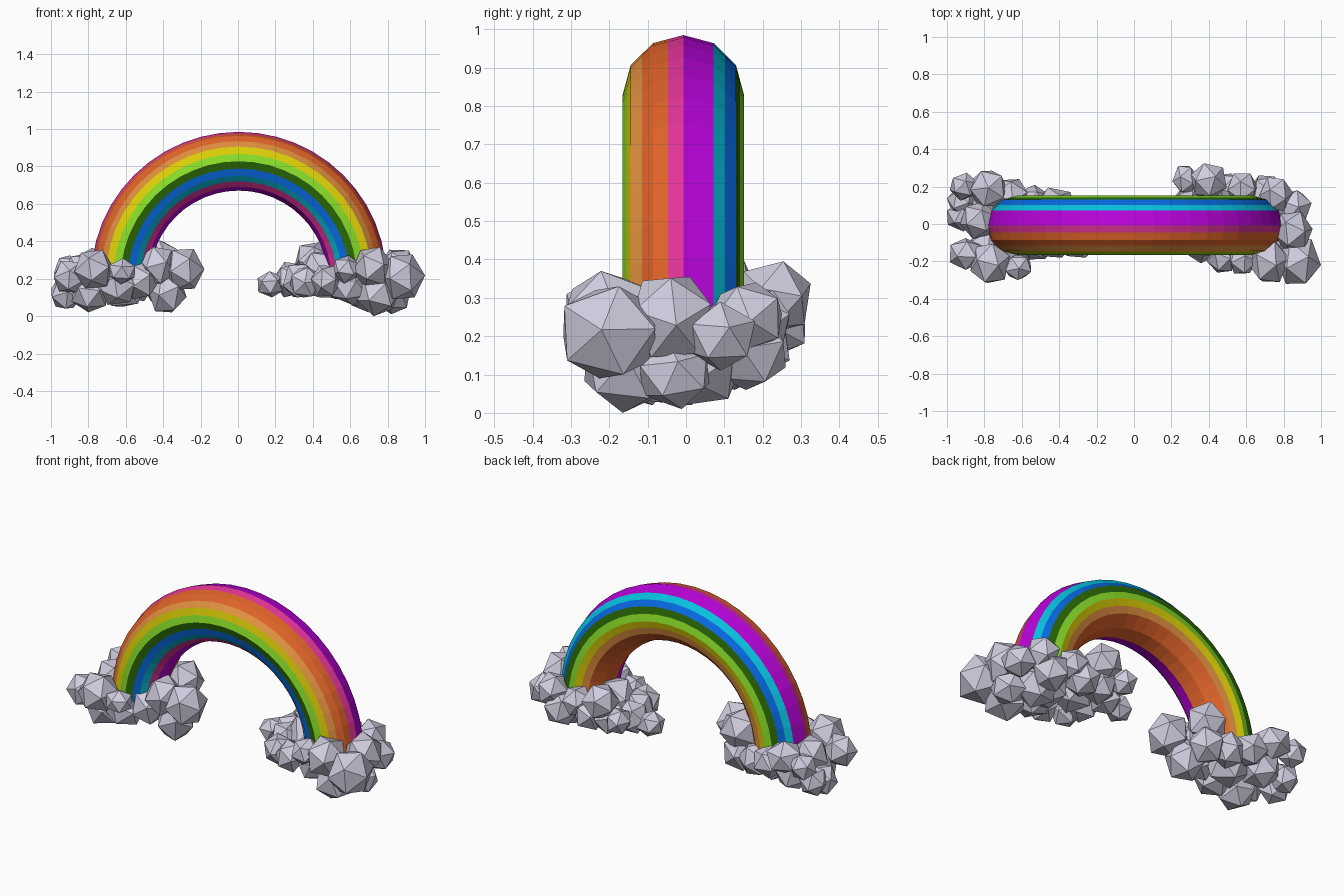
import bpy, bmesh, math, random
from mathutils import Euler

if "Cube" in bpy.data.objects:
    bpy.data.objects.remove(bpy.data.objects["Cube"])

random.seed(4)


def material(name, rgb):
    m = bpy.data.materials.new(name)
    m.diffuse_color = (*rgb, 1)
    m.use_nodes = True
    m.node_tree.nodes["Principled BSDF"].inputs["Base Color"].default_value = m.diffuse_color
    return m


COLOURS = {
    "pink": (.77, .035, .32), "orange": (.74, .125, .022), "light_orange": (.75, .28, .05),
    "yellow": (.74, .64, .002), "light_green": (.25, .73, .022), "dark_green": (.025, .15, .002),
    "blue": (.002, .14, .74), "cyan": (.002, .54, .74), "purple": (.48, .001, .70),
}
MATS = {n: material(n, c) for n, c in COLOURS.items()}
CLOUD = material("cloud_grey", (.63, .61, .74))


def make_object(name, bm, mats):
    me = bpy.data.meshes.new(name)
    bm.to_mesh(me)
    bm.free()
    for m in mats:
        me.materials.append(m)
    ob = bpy.data.objects.new(name, me)
    bpy.context.collection.objects.link(ob)
    return ob


# Rainbow: half ring with a 12-sided tube; each side is halved to carry two stripes
STRIPES = ["pink"] + ["orange"] * 2 + ["light_orange", "yellow", "light_green", "dark_green",
           "blue", "cyan", "pink"] + ["purple"] * 2 + ["orange"] * 4 + ["light_orange", "yellow",
           "light_green", "dark_green", "blue", "cyan"] + ["purple"] * 2
RING, TUBE, CENTRE_Z, CENTRE_X, CENTRE_Y, STEPS = .628, .157, .2, .004, -.007, 24


def section(k):
    a = math.radians(15 * k)
    r = TUBE if k % 2 == 0 else TUBE * math.cos(math.radians(15))
    return RING + r * math.cos(a), CENTRE_Y - 1.01 * r * math.sin(a)


names = list(COLOURS)
bm = bmesh.new()
rings = []
for i in range(STEPS + 1):
    t = math.pi * i / STEPS
    rings.append([bm.verts.new((CENTRE_X + 1.006 * d * math.cos(t), y, CENTRE_Z + d * math.sin(t)))
                  for d, y in map(section, range(24))])
for a, b in zip(rings, rings[1:]):
    for k in range(24):
        n = (k + 1) % 24
        f = bm.faces.new((a[k], a[n], b[n], b[k]))
        f.material_index = names.index(STRIPES[k])
for ring in (rings[0], rings[-1]):
    bm.faces.new(ring)
bmesh.ops.recalc_face_normals(bm, faces=bm.faces)
make_object("rainbow_arch", bm, MATS.values())


# Clouds: clusters of randomly turned low-poly balls, each (x, y, z, radius)
def cloud(name, puffs):
    bm = bmesh.new()
    for x, y, z, r in puffs:
        vs = bmesh.ops.create_icosphere(bm, subdivisions=1, radius=1)["verts"]
        rot = Euler([random.uniform(0, 6.28) for _ in range(3)]).to_matrix()
        for v in vs:
            v.co = rot @ v.co
        for axis, c in enumerate((x, y, z)):
            size = max(abs(v.co[axis]) for v in vs)
            for v in vs:
                v.co[axis] = c + v.co[axis] * r / size
    make_object(name, bm, [CLOUD])


cloud("right_cloud", [
    (.88, -.20, .21, .12), (.72, -.20, .26, .11), (.75, -.15, .115, .115), (.85, -.04, .25, .105),
    (.83, -.03, .10, .09), (.86, .09, .20, .09), (.76, .16, .25, .09), (.70, .16, .16, .10),
    (.58, -.19, .25, .075), (.60, -.12, .16, .10), (.47, -.18, .19, .08), (.36, -.13, .18, .08),
    (.58, .19, .24, .08), (.50, .18, .18, .09), (.40, .23, .30, .095), (.275, .24, .22, .07),
    (.28, .10, .19, .09), (.175, .08, .17, .07), (.45, .03, .22, .12), (.62, .02, .17, .12),
    (.38, .17, .19, .09), (.70, .04, .13, .11), (.33, -.02, .19, .09),
])
cloud("left_cloud", [
    (-.91, .20, .25, .075), (-.78, .19, .27, .095), (-.66, .15, .20, .09), (-.92, .04, .12, .08),
    (-.83, .02, .23, .10), (-.90, -.16, .21, .085), (-.77, -.21, .25, .105), (-.79, -.12, .12, .10),
    (-.62, -.23, .24, .07), (-.65, -.13, .16, .10), (-.54, .12, .17, .09), (-.42, .09, .30, .105),
    (-.29, -.07, .25, .11), (-.38, -.04, .125, .105), (-.52, -.09, .19, .10), (-.43, -.08, .27, .10),
    (-.62, .02, .17, .12), (-.42, .09, .17, .10), (-.92, .12, .14, .08), (-.78, .10, .15, .10),
])
